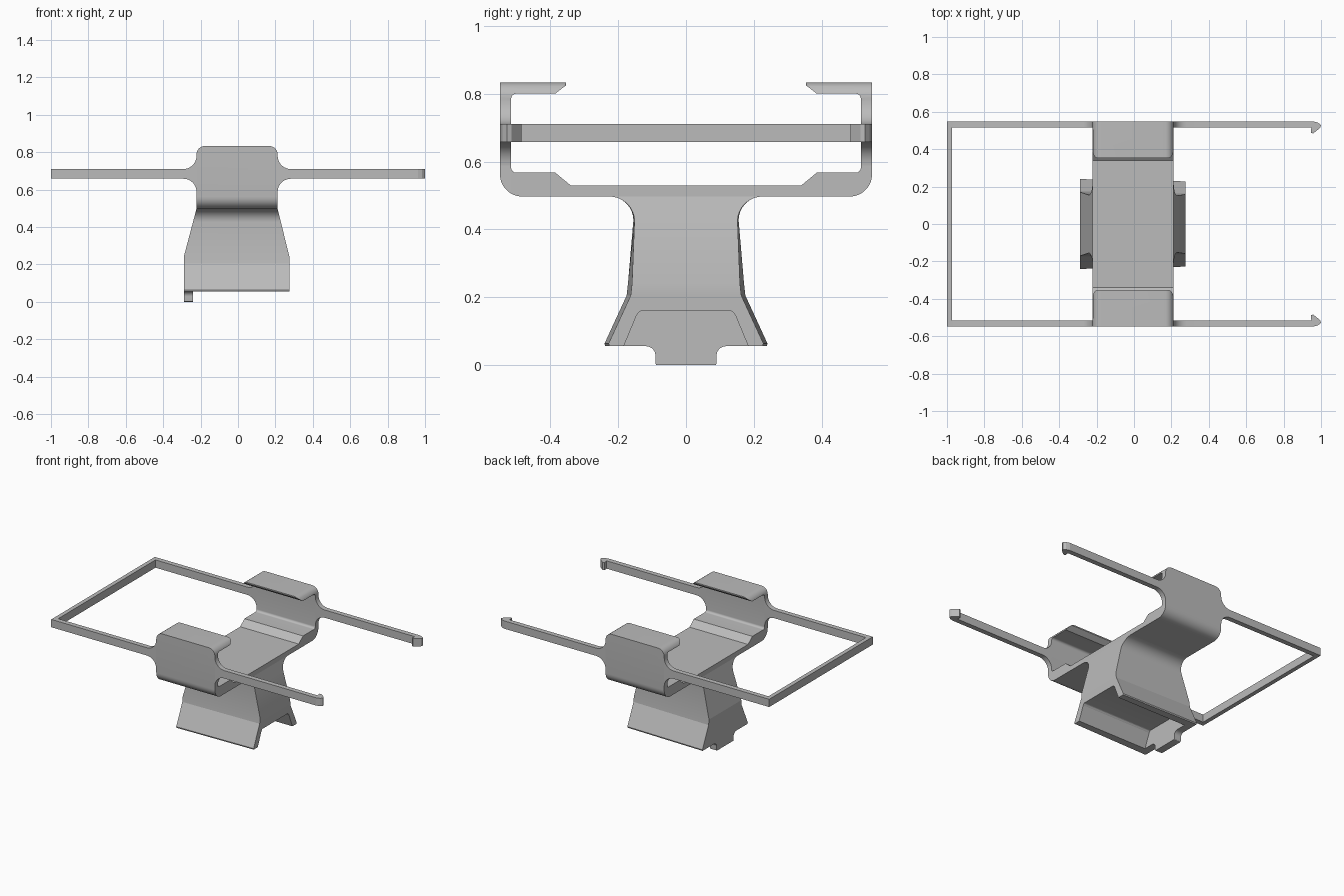
import bpy, bmesh
from math import cos, sin, radians

if "Cube" in bpy.data.objects:
    bpy.data.objects.remove(bpy.data.objects["Cube"], do_unlink=True)

grey = bpy.data.materials.new("plain grey")
grey.use_nodes = True
grey.diffuse_color = (0.5, 0.5, 0.5, 1)
grey.node_tree.nodes["Principled BSDF"].inputs["Base Color"].default_value = (0.5, 0.5, 0.5, 1)

X_LEFT, X_RIGHT = -0.222, 0.212      # cradle width
Y_IN, Y_OUT = 0.515, 0.548           # wall and arm thickness
Z_LOW, Z_HIGH = 0.658, 0.71          # arm height
FLOOR, TOP = 0.497, 0.833


def arc(cu, cv, r, start, end, n=9):
    steps = [radians(start + (end - start) * i / n) for i in range(n + 1)]
    return [(cu + r * cos(a), cv + r * sin(a)) for a in steps]


def loft(name, rings):
    """Skin a stack of equal-length rings and close both ends."""
    bm = bmesh.new()
    rows = [[bm.verts.new(p) for p in ring] for ring in rings]
    n = len(rows[0])
    for low, high in zip(rows, rows[1:]):
        for i in range(n):
            j = (i + 1) % n
            bm.faces.new((low[i], low[j], high[j], high[i]))
    bm.faces.new(rows[0][::-1])
    bm.faces.new(rows[-1])
    bmesh.ops.recalc_face_normals(bm, faces=bm.faces)
    mesh = bpy.data.meshes.new(name)
    bm.to_mesh(mesh)
    bm.free()
    mesh.materials.append(grey)
    obj = bpy.data.objects.new(name, mesh)
    bpy.context.collection.objects.link(obj)
    return obj


def prism(name, outline, axis, start, end):
    """Extrude a 2D outline along one axis."""
    place = {"X": lambda u, v, t: (t, u, v),
             "Y": lambda u, v, t: (u, t, v),
             "Z": lambda u, v, t: (u, v, t)}[axis]
    return loft(name, [[place(u, v, t) for u, v in outline] for t in (start, end)])


def carve(obj, cutter, operation):
    mod = obj.modifiers.new("carve", "BOOLEAN")
    mod.object, mod.operation, mod.solver = cutter, operation, "EXACT"
    bpy.context.view_layer.objects.active = obj
    bpy.ops.object.modifier_apply(modifier=mod.name)
    bpy.data.objects.remove(cutter, do_unlink=True)


def mirrored(half):
    return half + [(-u, v) for u, v in reversed(half)]


parts = []

# Cradle: U profile with hooked lips, trimmed to rounded upper corners
half = [(0.34, 0.53), (0.385, 0.567)]
half += arc(Y_IN - 0.015, 0.582, 0.015, -90, 0)
half += arc(Y_IN - 0.015, 0.785, 0.015, 0, 90)
half += [(0.385, 0.80), (0.353, 0.825), (0.353, TOP), (Y_OUT, TOP)]
half += arc(Y_OUT - 0.065, FLOOR + 0.065, 0.065, 0, -90)
cradle = prism("cradle", mirrored(half), "X", -0.3, 0.3)
r = 0.045
trim = [(X_LEFT, 0.4), (X_RIGHT, 0.4)]
trim += arc(X_RIGHT - r, TOP - r, r, 0, 90) + arc(X_LEFT + r, TOP - r, r, 90, 180)
carve(cradle, prism("trim", trim, "Y", -0.7, 0.7), "INTERSECT")

# Round the inner corners of the two lips
r = 0.03
for x, sx in ((X_LEFT, 1), (X_RIGHT, -1)):
    for sy in (1, -1):
        curve = [(x + sx * (r + u), sy * (0.353 + r + v)) for u, v in arc(0, 0, r, 180, 270)]
        far = [(x + sx * r, sy * 0.33), (x - sx * 0.02, sy * 0.33), (x - sx * 0.02, sy * (0.353 + r))]
        carve(cradle, prism("corner", curve + far, "Z", 0.79, 0.9), "DIFFERENCE")
parts.append(cradle)

# Arms with flared roots, and inward hooks at the open end
hook = [(0.93, Y_OUT), (0.962, Y_OUT), (0.985, 0.541), (1.0, 0.528), (0.995, 0.514),
        (0.958, 0.484), (0.946, 0.488), (0.948, Y_IN), (0.93, Y_IN)]
r = 0.07
for sy, side in ((-1, "front"), (1, "back")):
    for edge, end, s, label in ((X_LEFT, -1.0, -1, "closed"), (X_RIGHT, 0.93, 1, "open")):
        lower = [(edge + s * (r + u), v) for u, v in arc(0, Z_LOW - r, r, 180, 90)]
        upper = [(edge + s * (r + u), v) for u, v in arc(0, Z_HIGH + r, r, 270, 180)]
        outline = lower + [(end, Z_LOW), (end, Z_HIGH)] + upper
        parts.append(prism(f"{side}_arm_{label}_end", outline, "Y", sy * Y_IN, sy * Y_OUT))
    parts.append(prism(side + "_hook", [(u, sy * v) for u, v in hook], "Z", Z_LOW, Z_HIGH))

# Bar that closes the loop
parts.append(prism("end_bar", [(-1, Z_LOW), (-0.972, Z_LOW), (-0.972, Z_HIGH), (-1, Z_HIGH)],
                   "Y", -Y_IN, Y_IN))

# Pedestal: flared block; each level is (height, half depth)
levels = [(0.056, 0.238), (0.064, 0.24), (0.205, 0.175), (0.24, 0.171)]
levels += [(z, y) for y, z in arc(0.225, FLOOR - 0.07, 0.07, 180, 90)]
rings = []
for z, y in levels:
    t = min(1, max(0, (z - 0.24) / (FLOOR - 0.24)))
    left = -0.29 + t * (X_LEFT + 0.29)
    right = 0.275 + t * (X_RIGHT - 0.275)
    near = y - 0.012 * (1 - t)
    rings.append([(left, -y, z), (right, -near, z), (right, near, z), (left, y, z)])
pedestal = loft("pedestal", rings)

# Slot under the pedestal, open to one side
slot = [(0.19, 0.04), (0.145, 0.148)] + arc(0.13, 0.148, 0.012, 20, 90, 4)
carve(pedestal, prism("slot", mirrored(slot), "X", -0.24, 0.4), "DIFFERENCE")
parts.append(pedestal)

# Tab below the closed wall
tab = [(0.118, 0.058)] + arc(0.118, 0.028, 0.028, 90, 180) + arc(0.084, 0.006, 0.006, 0, -90, 4)
parts.append(prism("tab", mirrored(tab), "X", -0.29, -0.24))

# Smooth the curves, keep the edges
bpy.ops.object.select_all(action="DESELECT")
for part in parts:
    part.select_set(True)
bpy.context.view_layer.objects.active = parts[0]
bpy.ops.object.shade_smooth_by_angle(angle=radians(14))
